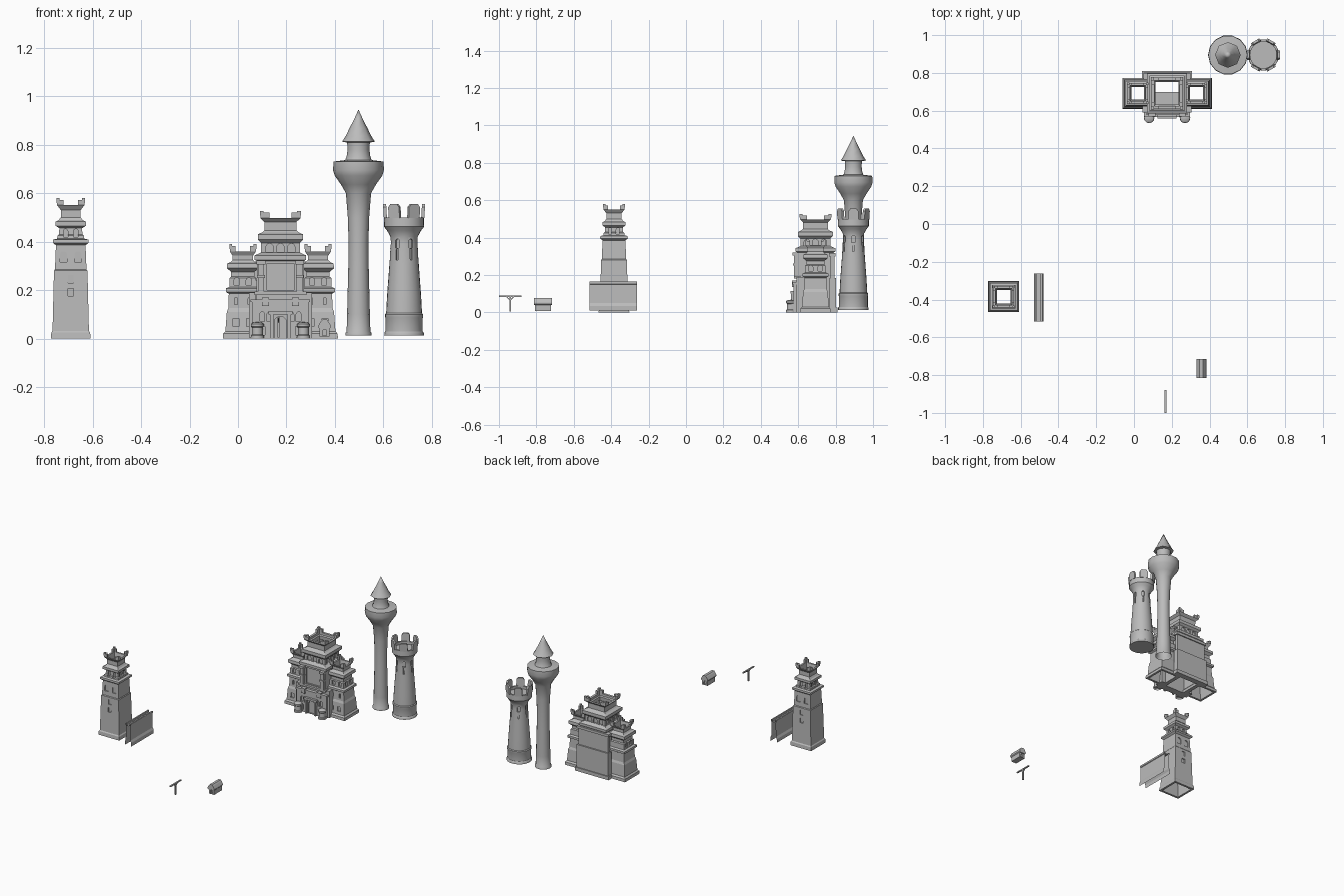
import bpy, bmesh, math
from mathutils import Matrix, Vector

cube = bpy.data.objects.get("Cube")
if cube:
    bpy.data.objects.remove(cube)

stone = bpy.data.materials.new("grey_stone")
stone.use_nodes = True
GREY = (0.5, 0.5, 0.5, 1)
stone.diffuse_color = GREY
stone.node_tree.nodes["Principled BSDF"].inputs["Base Color"].default_value = GREY


def finish(name, bm, smooth=0):
    """Turn the mesh into an object, smoothed below the given angle."""
    bmesh.ops.recalc_face_normals(bm, faces=bm.faces)
    me = bpy.data.meshes.new(name)
    bm.to_mesh(me)
    bm.free()
    me.materials.append(stone)
    ob = bpy.data.objects.new(name, me)
    bpy.context.collection.objects.link(ob)
    if smooth:
        bpy.ops.object.select_all(action='DESELECT')
        ob.select_set(True)
        bpy.context.view_layer.objects.active = ob
        bpy.ops.object.shade_smooth_by_angle(angle=math.radians(smooth))
    return ob


def add_box(bm, x, y, z, sx, sy, sz):
    """Box centred on x, y that stands on z."""
    m = Matrix.Translation((x, y, z + sz / 2)) @ Matrix.Diagonal((sx, sy, sz, 1))
    bmesh.ops.create_cube(bm, size=1, matrix=m)


def lathe(bm, cx, cy, profile, n, turn=0.0, closed=False):
    """Rings of n points; for n = 4 the radius is the half width."""
    k = math.sqrt(2) if n == 4 else 1
    rings = []
    for r, z in profile:
        if r == 0:
            rings.append([bm.verts.new((cx, cy, z))] * n)
        else:
            rings.append([bm.verts.new((cx + k * r * math.cos(turn + math.tau * i / n),
                                        cy + k * r * math.sin(turn + math.tau * i / n), z))
                          for i in range(n)])
    pairs = list(zip(rings, rings[1:])) + ([(rings[-1], rings[0])] if closed else [])
    for a, b in pairs:
        for i in range(n):
            j = (i + 1) % n
            bm.faces.new(list(dict.fromkeys((a[i], a[j], b[j], b[i]))))


def prism(bm, outline, depth, matrix):
    """Extrude an x-z outline by depth along y, centred, then place it."""
    f = [bm.verts.new(matrix @ Vector((x, -depth / 2, z))) for x, z in outline]
    b = [bm.verts.new(matrix @ Vector((x, depth / 2, z))) for x, z in outline]
    bm.faces.new(f)
    bm.faces.new(b[::-1])
    for i in range(len(f)):
        j = (i + 1) % len(f)
        bm.faces.new((f[j], f[i], b[i], b[j]))


def arch(w, h, round_top=True):
    if not round_top:
        return [(-w / 2, 0), (w / 2, 0), (w / 2, h), (-w / 2, h)]
    top = [(w / 2 * math.cos(math.pi * i / 6), h - w / 2 + w / 2 * math.sin(math.pi * i / 6))
           for i in range(7)]
    return [(-w / 2, 0), (w / 2, 0)] + top


def niches(ob, cx, cy, specs):
    """Sink windows: (side angle, offset, z, distance, width, height, round)."""
    bm = bmesh.new()
    for a, off, z, dist, w, h, rnd in specs:
        m = (Matrix.Translation((cx, cy, z)) @ Matrix.Rotation(a, 4, 'Z')
             @ Matrix.Translation((off, -dist, 0)))
        prism(bm, arch(w, h, rnd), 0.022, m)
    cutter = finish(ob.name + "_cutter", bm)
    mod = ob.modifiers.new("niches", 'BOOLEAN')
    mod.object, mod.operation, mod.solver = cutter, 'DIFFERENCE', 'EXACT'
    bpy.context.view_layer.objects.active = ob
    bpy.ops.object.modifier_apply(modifier=mod.name)
    bpy.data.objects.remove(cutter)


def square_tower(name, cx, cy, outer, hole, rim):
    """Hollow square shell with a narrow throat and flaring corner merlons."""
    top, z = outer[-1]
    inner = [(top - rim, z), (hole, z - 0.045), (hole, z - 0.12), (outer[0][0] - 0.015, 0)]
    bm = bmesh.new()
    lathe(bm, cx, cy, outer + inner, 4, math.pi / 4, closed=True)
    ob = finish(name, bm)
    bm = bmesh.new()
    arm = top * 0.45
    e = top - rim / 2
    for sx in (-1, 1):
        for sy in (-1, 1):
            add_box(bm, cx + sx * (top - arm / 2), cy + sy * e, z, arm, rim, 0.022)
            add_box(bm, cx + sx * e, cy + sy * (top - arm / 2), z, rim, arm, 0.022)
            add_box(bm, cx + sx * (e + .002), cy + sy * (e + .002), z + .01, rim, rim, 0.02)
    finish(name + "_merlons", bm)
    return ob


SIDES = [i * math.pi / 2 for i in range(4)]

# Lone watch tower
X, Y = -0.69, -0.385
tower = square_tower("watch_tower", X, Y, [
    (.082, 0), (.08, .025), (.075, .032), (.069, .28), (.065, .285), (.061, .385),
    (.074, .395), (.073, .408), (.056, .412), (.055, .425), (.048, .43), (.047, .455),
    (.062, .465), (.062, .482), (.05, .488), (.041, .5), (.041, .53), (.056, .55)], .036, .012)
specs = [(a, o, .418, .05, .018, .034, True) for a in SIDES for o in (-.021, .021)]
for a in (0, math.pi):
    specs += [(a, o, .315, .068, .03, .045, True) for o in (-.03, .03)]
    specs += [(a, 0, z, .075, .024, .032, False) for z in (.175, .23)]
niches(tower, X, Y, specs)

# Wall section: an open-ended folded shell with a sunken walkway
bm = bmesh.new()
half = [(.025, .01), (.025, .035), (.018, .05), (.016, .15), (.02, .153), (.02, .165),
        (.011, .165), (.011, .152)]
section = half + [(-x, z) for x, z in half[::-1]]
rows = [[bm.verts.new((-.505 + x, y, z)) for x, z in section] for y in (-.515, -.263)]
for i in range(len(section) - 1):
    bm.faces.new((rows[0][i], rows[0][i + 1], rows[1][i + 1], rows[1][i]))
finish("wall_section", bm)

# Small house
HX, HY = .357, -.765
bm = bmesh.new()
add_box(bm, HX, HY, .008, .042, .086, .04)
house = finish("house_walls", bm)
niches(house, HX, HY, [(a, 0, .012, .043, .018, .026, True) for a in (0, math.pi)])
bm = bmesh.new()
prism(bm, [(-.021, .04), (.021, .04), (.026, .046), (.026, .053), (.016, .07), (.009, .078),
           (-.009, .078), (-.016, .07), (-.026, .053), (-.026, .046)], .098,
      Matrix.Translation((HX, HY, 0)))
finish("house_roof", bm)

# Signpost with a crossbar and braces
bm = bmesh.new()
add_box(bm, .167, -.94, .005, .008, .009, .08)
add_box(bm, .167, -.94, .082, .01, .12, .007)
for s in (-1, 1):
    m = (Matrix.Translation((.167, -.94 + s * .011, .075)) @ Matrix.Rotation(-s * .8, 4, 'X')
         @ Matrix.Diagonal((.005, .005, .03, 1)))
    bmesh.ops.create_cube(bm, size=1, matrix=m)
finish("signpost", bm)

# Castle side towers
CX, CY = .175, .692
for side, word in ((-1, "right"), (1, "left")):
    x = CX + side * .155
    ob = square_tower("castle_tower_" + word, x, CY, [
        (.082, 0), (.081, .02), (.072, .03), (.066, .11), (.06, .125), (.058, .185),
        (.07, .192), (.07, .207), (.056, .213), (.055, .25), (.048, .255), (.048, .275),
        (.066, .29), (.064, .31), (.05, .315), (.042, .325), (.042, .342), (.054, .36)], .034, .012)
    specs = [(a, o, .22, .056, .022, .032, True) for a in SIDES[:2] + SIDES[3:] for o in (-.025, .025)]
    specs += [(0, o, .05, .072, .025, .032, False) for o in (-.028, .028)]
    specs += [(0, o, .14, .061, .012, .03, True) for o in (-.028, .028)]
    niches(ob, x, CY, specs)

# Castle keep
keep = square_tower("castle_keep", CX, CY, [
    (.1, 0), (.097, .32), (.106, .325), (.106, .343), (.09, .35), (.08, .355), (.08, .395),
    (.093, .408), (.093, .43), (.075, .438), (.062, .45), (.06, .475), (.083, .497)], .066, .016)
niches(keep, CX, CY, [(a, o, .356, .082, .03, .036, True) for a in SIDES for o in (-.045, 0, .045)]
       + [(0, 0, .2, .1, .11, .11, False)])

# Back slab, gate block and facade trim
bm = bmesh.new()
add_box(bm, CX, .79, 0, .265, .04, .025)
add_box(bm, CX, .785, .02, .25, .036, .165)
add_box(bm, CX, .783, .185, .235, .02, .115)
add_box(bm, CX, .783, .3, .25, .035, .018)
finish("back_slab", bm)

bm = bmesh.new()
add_box(bm, CX, .6, 0, .235, .05, .15)
gate = finish("gate_block", bm)
niches(gate, CX, CY, [(0, 0, .002, .117, .05, .09, True)]
       + [(0, o, .07, .117, .02, .04, True) for o in (-.075, -.045, .045, .075)]
       + [(0, o, .015, .117, .024, .035, False) for o in (-.075, .075)])

bm = bmesh.new()
add_box(bm, CX, .595, .15, .245, .05, .012)
add_box(bm, CX, .595, .18, .215, .035, .014)
add_box(bm, CX, .66, .17, .14, .08, .04)
for s in (-1, 1):
    add_box(bm, CX + s * .08, .59, .19, .026, .025, .12)
    add_box(bm, CX + s * .08, .585, .25, .032, .028, .012)
    add_box(bm, CX + s * .08, .585, .305, .036, .03, .016)
    add_box(bm, CX + s * .062, .582, .135, .03, .03, .035)
    add_box(bm, CX + s * .036, .572, 0, .014, .02, .1)
    add_box(bm, CX + s * .115, .62, 0, .03, .06, .19)
add_box(bm, CX, .572, .1, .1, .026, .014)
finish("facade_trim", bm)

# Gate turrets
for s, word in ((-1, "right"), (1, "left")):
    bm = bmesh.new()
    lathe(bm, CX + s * .095, .562, [(.028, 0), (.027, .012), (.023, .016), (.022, .045), (.027, .05),
                                    (.027, .06), (.018, .066), (0, .068)], 12)
    add_box(bm, CX + s * .095, .585, 0, .045, .04, .058)
    finish("gate_turret_" + word, bm, 35)

# Minaret
bm = bmesh.new()
lathe(bm, .497, .895, [(.054, .012), (.054, .022), (.049, .03), (.047, .1), (.042, .3), (.041, .4),
                       (.044, .5), (.052, .6), (.072, .635), (.098, .672), (.105, .695), (.103, .73),
                       (.055, .736), (.049, .75), (.045, .78), (.047, .81)], 14)
finish("minaret_shaft", bm, 35)
bm = bmesh.new()
lathe(bm, .497, .895, [(.044, .808), (.068, .812), (.053, .835), (.037, .868), (.018, .905), (0, .945)], 8)
finish("minaret_spire", bm, 60)

# Round tower
RX, RY = .685, .895
bm = bmesh.new()
lathe(bm, RX, RY, [(0, .012), (.082, .012), (.081, .025), (.077, .03), (.077, .085), (.079, .09), (.079, .1),
                   (.074, .105), (.07, .18), (.061, .3), (.056, .39), (.056, .42), (.07, .445),
                   (.083, .462), (.082, .5), (.07, .5), (.07, .48), (0, .48)], 24)
ob = finish("round_tower", bm, 35)
specs = []
for i in range(6):
    a = math.pi / 2 + i * math.pi / 3
    specs += [(a, 0, .325, .06, .009, .045, False), (a, 0, .373, .057, .018, .038, True)]
niches(ob, RX, RY, specs)

# Six flared merlons with peaked shoulders
bm = bmesh.new()
for i in range(6):
    m = (Matrix.Translation((RX, RY, .497)) @ Matrix.Rotation(math.pi / 2 + i * math.pi / 3, 4, 'Z')
         @ Matrix.Translation((0, -.077, 0)) @ Matrix.Rotation(.06, 4, 'X'))
    prism(bm, [(-.026, 0), (.026, 0), (.026, .045), (.016, .058), (-.016, .058), (-.026, .045)], .013, m)
finish("round_tower_merlons", bm)
